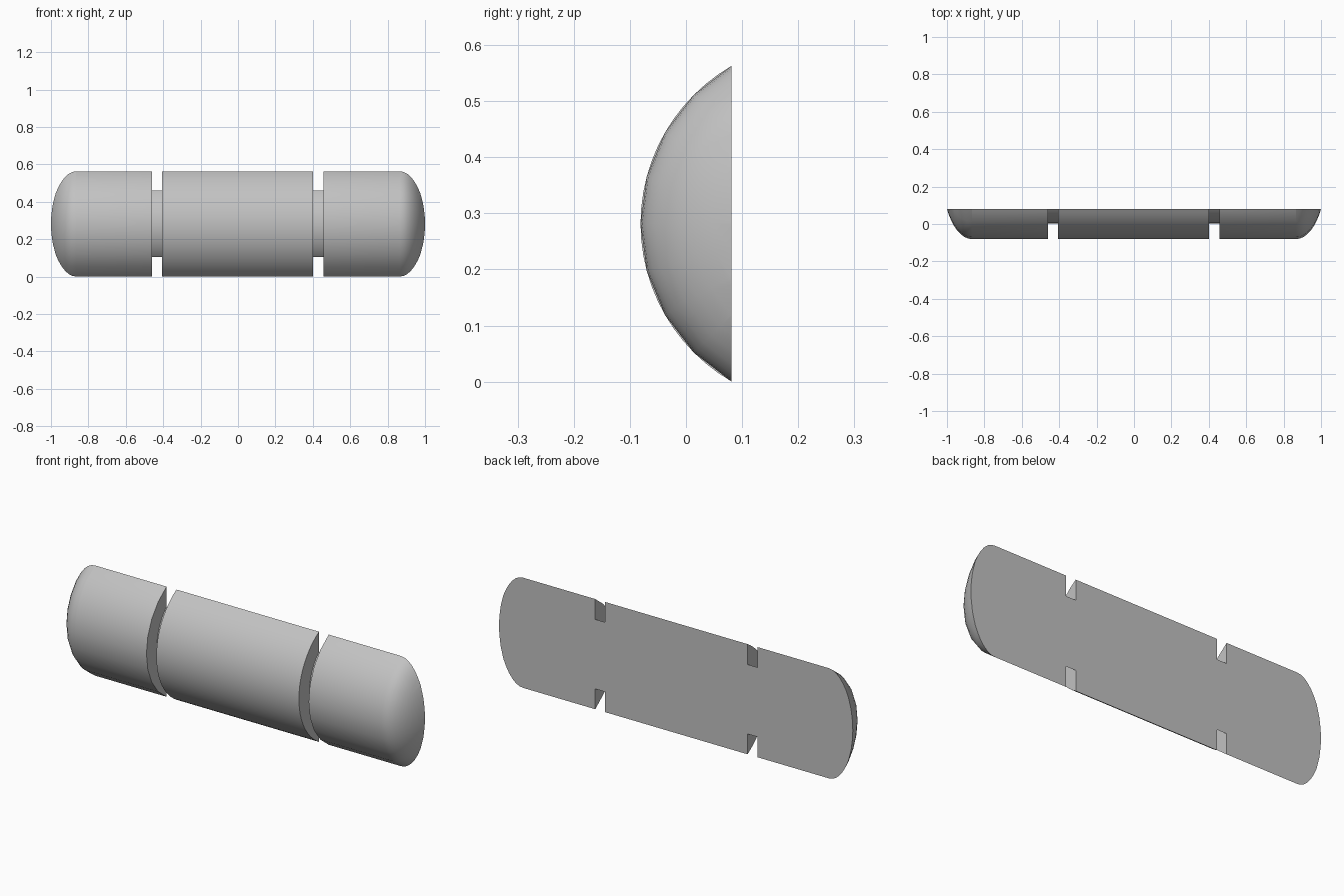
import bpy, bmesh, math
from mathutils import Vector, Matrix

cube = bpy.data.objects.get("Cube")
if cube:
    bpy.data.objects.remove(cube, do_unlink=True)

RADIUS, CORE_RADIUS = 0.325, 0.241
AXIS_Y, AXIS_Z = 0.244, 0.2815   # turning axis, behind the flat back
BACK_Y = 0.0815

grey = bpy.data.materials.new("plain_grey")
grey.use_nodes = True
colour = (0.54, 0.54, 0.54, 1)
grey.diffuse_color = colour
grey.node_tree.nodes["Principled BSDF"].inputs["Base Color"].default_value = colour


def turned_slice(name, profile, steps):
    """Turn an (x, radius) profile about the long axis and slice off the back."""
    bm = bmesh.new()
    verts = [bm.verts.new((x, AXIS_Y - r, AXIS_Z)) for x, r in profile]
    edges = [bm.edges.new(pair) for pair in zip(verts, verts[1:])]
    bmesh.ops.spin(bm, geom=verts + edges, cent=(0, AXIS_Y, AXIS_Z), axis=(1, 0, 0),
                   angle=math.tau, steps=steps)
    bmesh.ops.remove_doubles(bm, verts=bm.verts, dist=1e-5)
    bmesh.ops.bisect_plane(bm, geom=bm.verts[:] + bm.edges[:] + bm.faces[:],
                           plane_co=(0, BACK_Y, 0), plane_no=(0, 1, 0), clear_outer=True)
    bmesh.ops.holes_fill(bm, edges=[e for e in bm.edges if e.is_boundary])
    bmesh.ops.recalc_face_normals(bm, faces=bm.faces)
    mesh = bpy.data.meshes.new(name)
    bm.to_mesh(mesh)
    bm.free()
    mesh.materials.append(grey)
    obj = bpy.data.objects.new(name, mesh)
    bpy.context.collection.objects.link(obj)
    bpy.ops.object.select_all(action='DESELECT')
    obj.select_set(True)
    bpy.context.view_layer.objects.active = obj
    bpy.ops.object.shade_smooth_by_angle(angle=math.radians(32))


def cylinder(start, end, radius):
    return [(start, 0), (start, radius), (end, radius), (end, 0)]


# Middle barrel and the two recessed necks beside it
turned_slice("middle_barrel", cylinder(-0.405, 0.401, RADIUS), 72)
turned_slice("right_neck", cylinder(-0.461, -0.405, CORE_RADIUS), 72)
turned_slice("left_neck", cylinder(0.401, 0.456, CORE_RADIUS), 72)

# Rounded end caps
CAP_X, CAP_DEPTH, RINGS = 0.865, 0.156, 12
for name, side, inner in (("right_end", -1, 0.461), ("left_end", 1, 0.456)):
    profile = [(side * inner, 0), (side * inner, RADIUS)]
    for i in range(RINGS + 1):
        t = math.pi / 2 * i / RINGS
        profile.append((side * (CAP_X + CAP_DEPTH * math.sin(t)), RADIUS * math.cos(t)))
    turned_slice(name, profile, 24)
